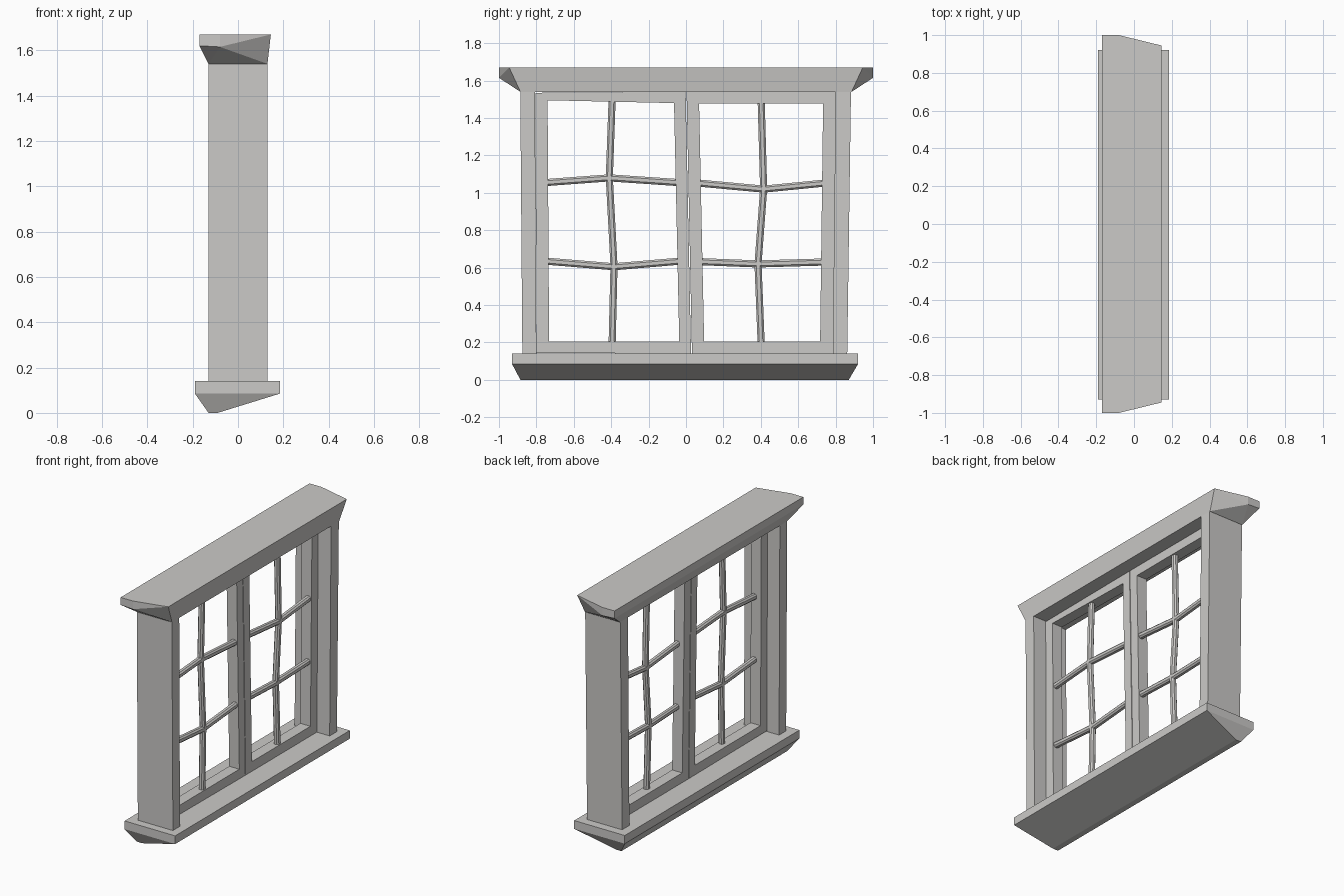
import bpy, bmesh, math
from mathutils import Vector

if "Cube" in bpy.data.objects:
    bpy.data.objects.remove(bpy.data.objects["Cube"])

mat = bpy.data.materials.new("warm grey plaster")
mat.diffuse_color = (0.6, 0.59, 0.575, 1)
mat.use_nodes = True
mat.node_tree.nodes["Principled BSDF"].inputs["Base Color"].default_value = mat.diffuse_color


def finish(name, bm):
    bmesh.ops.recalc_face_normals(bm, faces=bm.faces[:])
    me = bpy.data.meshes.new(name)
    bm.to_mesh(me)
    bm.free()
    me.materials.append(mat)
    ob = bpy.data.objects.new(name, me)
    bpy.context.collection.objects.link(ob)
    return ob


def hull(name, pts):
    bm = bmesh.new()
    for p in pts:
        bm.verts.new(p)
    bmesh.ops.convex_hull(bm, input=bm.verts[:])
    bmesh.ops.dissolve_limit(bm, angle_limit=0.01, verts=bm.verts[:], edges=bm.edges[:])
    return finish(name, bm)


def slab(name, quad, x0, x1):
    """Quad in the y-z plane given thickness along x."""
    return hull(name, [(x, y, z) for x in (x0, x1) for y, z in quad])


def sash(name, outer, inner, x0, x1):
    """Window frame ring between two quads in the y-z plane."""
    bm = bmesh.new()
    rings = [[bm.verts.new((x, y, z)) for y, z in q]
             for x, q in ((x0, outer), (x1, outer), (x1, inner), (x0, inner))]
    for a in range(4):
        b = (a + 1) % 4
        for i in range(4):
            j = (i + 1) % 4
            bm.faces.new((rings[a][i], rings[a][j], rings[b][j], rings[b][i]))
    return finish(name, bm)


def bar(name, path, w, xc, d):
    """Chamfered bar swept along a crooked y-z path."""
    bm = bmesh.new()
    run = Vector(path[-1]) - Vector(path[0])
    upright = abs(run.y) > abs(run.x)
    c = 0.5
    prof = [(1, c), (c, 1), (-c, 1), (-1, c), (-1, -c), (-c, -1), (c, -1), (1, -c)]
    rings = []
    for y, z in path:
        ring = []
        for a, b in prof:
            off = b * w / 2
            ring.append(bm.verts.new((xc + a * d / 2,
                                      y + (off if upright else 0),
                                      z + (0 if upright else off))))
        rings.append(ring)
    for r, s in zip(rings, rings[1:]):
        for i in range(8):
            j = (i + 1) % 8
            bm.faces.new((r[i], r[j], s[j], s[i]))
    bm.faces.new(rings[0])
    bm.faces.new(rings[-1])
    return finish(name, bm)


# Lintel: flared cap with cut-back front corners
lintel = []
for s in (-1, 1):
    lintel += [(-0.17, s, 1.67), (-0.17, s, 1.62), (-0.08, s, 1.67), (-0.08, s, 1.615),
               (0.145, s * 0.945, 1.67), (0.13, s * 0.885, 1.54), (-0.13, s * 0.885, 1.54)]
hull("lintel", lintel)

# Sill: flat ledge tapering to a narrow foot
sill = [(x, y, z) for x in (-0.19, 0.185) for y in (-0.93, 0.92) for z in (0.085, 0.14)]
sill += [(x, y, 0) for x in (-0.13, -0.09) for y in (-0.885, 0.87)]
hull("sill", sill)

# Side posts, slightly leaning
slab("left_post", [(-0.875, 0.14), (-0.80, 0.14), (-0.808, 1.54), (-0.886, 1.54)], -0.13, 0.13)
slab("right_post", [(0.785, 0.14), (0.862, 0.14), (0.882, 1.54), (0.80, 1.54)], -0.13, 0.13)

# Two sashes meeting on a slanted line
sash("left_sash", [(-0.80, 0.145), (0.027, 0.14), (-0.002, 1.54), (-0.806, 1.535)],
     [(-0.732, 0.205), (-0.036, 0.205), (-0.064, 1.48), (-0.74, 1.495)], -0.04, 0.035)
sash("right_sash", [(0.032, 0.14), (0.787, 0.14), (0.80, 1.54), (0.003, 1.54)],
     [(0.097, 0.205), (0.717, 0.205), (0.733, 1.477), (0.07, 1.477)], -0.04, 0.035)

# Crooked glazing bars
bars = {
    "left_upright_bar": [(-0.395, 1.50), (-0.41, 1.08), (-0.385, 0.61), (-0.395, 0.19)],
    "left_upper_bar": [(-0.75, 1.055), (-0.41, 1.08), (-0.04, 1.055)],
    "left_lower_bar": [(-0.75, 0.635), (-0.385, 0.605), (-0.03, 0.635)],
    "right_upright_bar": [(0.402, 1.49), (0.415, 1.02), (0.385, 0.62), (0.402, 0.19)],
    "right_upper_bar": [(0.07, 1.052), (0.415, 1.02), (0.74, 1.052)],
    "right_lower_bar": [(0.08, 0.632), (0.385, 0.62), (0.73, 0.63)],
}
for name, path in bars.items():
    bar(name, path, 0.038, 0.01, 0.036)
